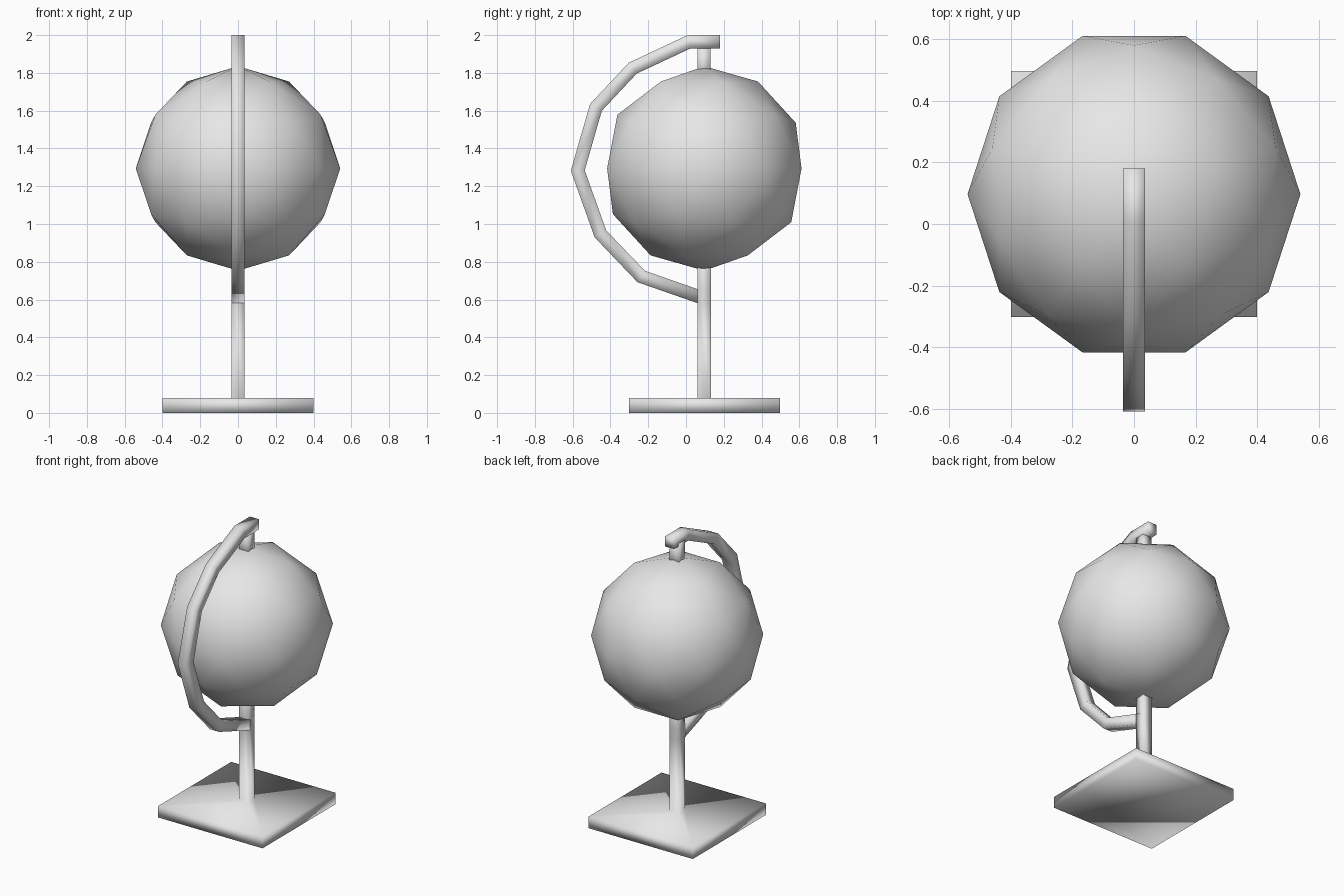
import bpy
import bmesh
from math import pi
from mathutils import Vector, Matrix

cube = bpy.data.objects.get("Cube")
if cube:
    bpy.data.objects.remove(cube, do_unlink=True)

AXIS_Y = 0.097   # globe, post and base share this axis
HALF = 0.035     # half thickness of the square bars

grey = bpy.data.materials.new("plain grey")
grey.use_nodes = True
grey.diffuse_color = (0.8, 0.8, 0.8, 1)
shader = next(n for n in grey.node_tree.nodes if n.type == 'BSDF_PRINCIPLED')
shader.inputs["Base Color"].default_value = grey.diffuse_color


def finish(bm, name):
    """Turn a bmesh into a smooth grey object."""
    bmesh.ops.recalc_face_normals(bm, faces=bm.faces)
    for face in bm.faces:
        face.smooth = True
    mesh = bpy.data.meshes.new(name)
    bm.to_mesh(mesh)
    bm.free()
    mesh.materials.append(grey)
    obj = bpy.data.objects.new(name, mesh)
    bpy.context.collection.objects.link(obj)
    return obj


def square_bar(name, path):
    """Sweep a square along a (y, z) path with mitred corners."""
    bm = bmesh.new()
    points = [Vector((0, y, z)) for y, z in path]
    rings = []
    for i, p in enumerate(points):
        before = (p - points[i - 1]).normalized() if i else None
        after = (points[i + 1] - p).normalized() if i < len(points) - 1 else None
        before, after = before or after, after or before
        tangent = (before + after).normalized()
        side = tangent.cross(Vector((1, 0, 0))) * HALF / tangent.dot(before)
        across = Vector((HALF, 0, 0))
        corners = (side + across, side - across, -side - across, -side + across)
        rings.append([bm.verts.new(p + c) for c in corners])
    for a, b in zip(rings, rings[1:]):
        for k in range(4):
            n = (k + 1) % 4
            bm.faces.new((a[k], a[n], b[n], b[k]))
    bm.faces.new(rings[0])
    bm.faces.new(rings[-1])
    return finish(bm, name)


# Square base with the post drawn up out of its top face
bm = bmesh.new()
bmesh.ops.create_cube(bm, size=1, matrix=Matrix.Translation((0, AXIS_Y, 0.04))
                      @ Matrix.Diagonal((0.8, 0.8, 0.08, 1)))
top = max(bm.faces, key=lambda f: f.calc_center_median().z)
bmesh.ops.inset_individual(bm, faces=[top], thickness=0.4 - HALF, use_even_offset=True)
for height in (0.58, 0.66, 0.95):
    top = bmesh.ops.extrude_discrete_faces(bm, faces=[top])["faces"][0]
    for v in top.verts:
        v.co.z = height
finish(bm, "base_and_post")

# Faceted globe
bm = bmesh.new()
bmesh.ops.create_icosphere(bm, subdivisions=2, radius=0.541,
                           matrix=Matrix.Translation((0, AXIS_Y, 1.294))
                           @ Matrix.Rotation(pi / 2, 4, 'Z'))
finish(bm, "globe")

# Curved arm in front of the globe and the pin that holds the globe at the top
square_bar("curved_arm", [(0.18, 1.965), (0.017, 1.965), (-0.282, 1.825),
                          (-0.477, 1.617), (-0.573, 1.283), (-0.453, 0.948),
                          (-0.237, 0.722), (0.09, 0.608)])
square_bar("top_pin", [(AXIS_Y - 0.002, 1.75), (AXIS_Y - 0.002, 1.95)])
